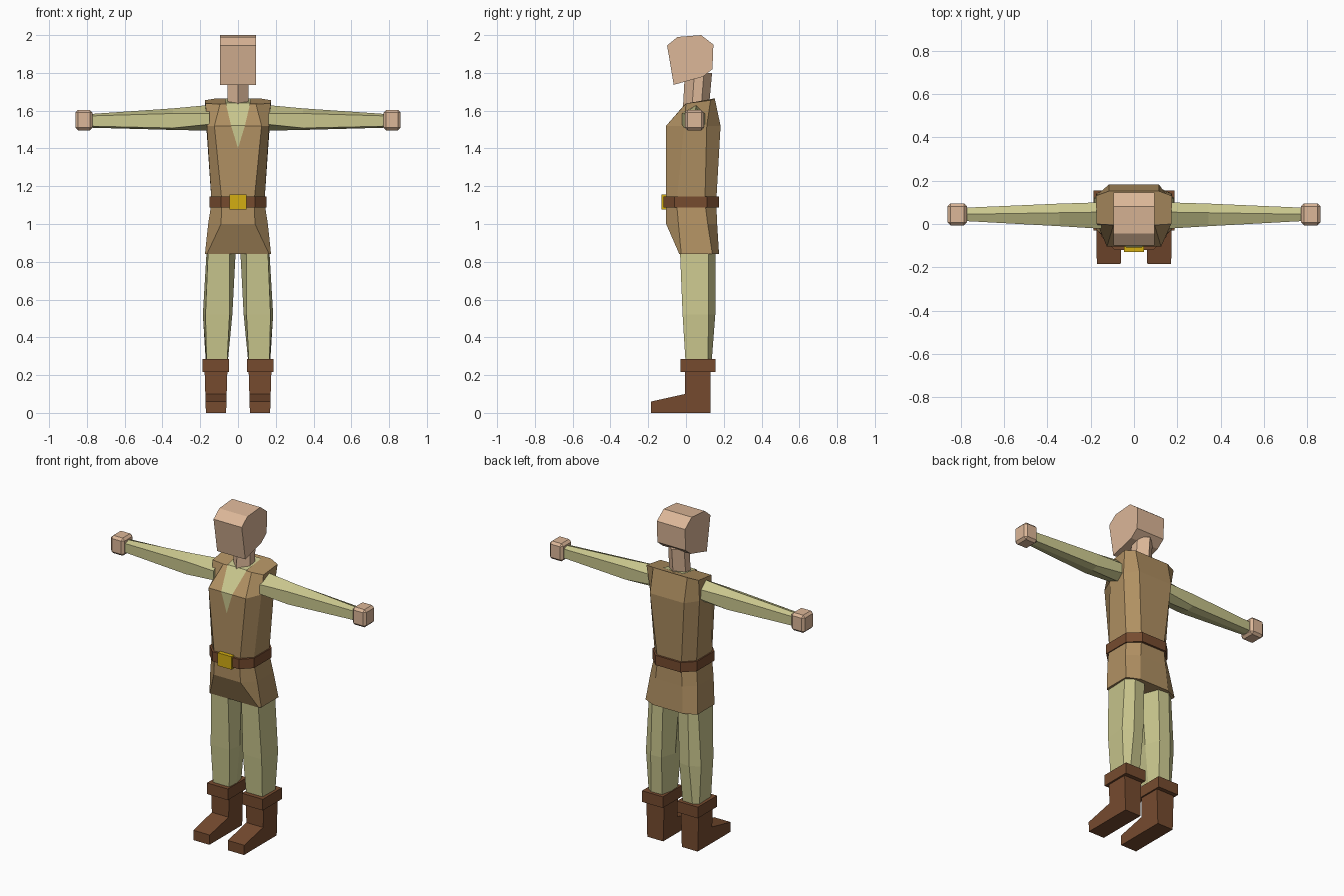
import bpy, bmesh

if "Cube" in bpy.data.objects:
    bpy.data.objects.remove(bpy.data.objects["Cube"])


def material(name, rgb):
    lin = [(c / 255 / 12.92) if c < 11 else ((c / 255 + 0.055) / 1.055) ** 2.4 for c in rgb]
    m = bpy.data.materials.new(name)
    m.diffuse_color = (*lin, 1)
    m.use_nodes = True
    m.node_tree.nodes["Principled BSDF"].inputs["Base Color"].default_value = m.diffuse_color
    return m


SKIN = material("skin", (220, 183, 152))
TUNIC = material("tunic_tan", (176, 144, 98))
CLOTH = material("pale_green_cloth", (202, 199, 142))
LEATHER = material("brown_leather", (118, 75, 47))
GOLD = material("gold", (212, 174, 18))


def finish(name, bm, mat):
    bmesh.ops.recalc_face_normals(bm, faces=bm.faces)
    me = bpy.data.meshes.new(name)
    bm.to_mesh(me)
    bm.free()
    me.materials.append(mat)
    ob = bpy.data.objects.new(name, me)
    bpy.context.collection.objects.link(ob)
    return ob


def loft(name, rings, mat):
    """Skin a closed solid through rings of equal point count."""
    bm = bmesh.new()
    vs = [[bm.verts.new(p) for p in r] for r in rings]
    n = len(vs[0])
    for a, b in zip(vs, vs[1:]):
        for i in range(n):
            j = (i + 1) % n
            bm.faces.new((a[i], a[j], b[j], b[i]))
    bm.faces.new(vs[0])
    bm.faces.new(vs[-1])
    return finish(name, bm, mat)


def box(name, lo, hi, mat, bevel=0):
    bm = bmesh.new()
    bmesh.ops.create_cube(bm, size=1)
    for v in bm.verts:
        v.co = [(l + h) / 2 + c * (h - l) for l, h, c in zip(lo, hi, v.co)]
    if bevel:
        bmesh.ops.bevel(bm, geom=bm.edges[:], offset=bevel, segments=1, affect='EDGES')
    return finish(name, bm, mat)


def mirror(ob):
    ob.modifiers.new("mirror", 'MIRROR').use_axis = (True, False, False)


def mirrored_ring(half, z=None):
    """Half outline listed front to back, completed across x = 0."""
    pts = [p if len(p) == 3 else (*p, z) for p in half]
    return pts + [(-x, y, h) for x, y, h in reversed(pts)]


# Head: side profile extruded across x
head = [(-.10, 1.945), (-.045, 1.99), (.08, 2.0), (.145, 1.95),
        (.14, 1.82), (.09, 1.78), (-.065, 1.737)]
loft("head", [[(x, y, z) for y, z in head] for x in (-.095, .095)], SKIN)


# Neck: hexagon with its points to front and back
def hexagon(cy, rx, ry, z):
    return [(rx * a, cy + ry * b, z) for a, b in
            ((0, -1), (1, -.3), (1, .4), (0, 1), (-1, .4), (-1, -.3))]


loft("neck", [hexagon(.05, .056, .068, 1.58), hexagon(.066, .054, .072, 1.80)], SKIN)

# Tunic: eight-sided rings from hem to shoulders
loft("tunic", [
    mirrored_ring([(.165, -.035), (.175, -.025), (.175, .14), (.10, .175)], .84),
    mirrored_ring([(.09, -.105), (.158, -.04), (.158, .115), (.09, .165)], 1.0),
    mirrored_ring([(.085, -.105), (.14, -.05), (.14, .10), (.08, .16)], 1.115),
    mirrored_ring([(.125, -.105), (.165, -.01), (.168, .11), (.115, .183)], 1.52),
    mirrored_ring([(.095, -.005, 1.635), (.172, .0, 1.638),
                   (.176, .13, 1.655), (.115, .152, 1.665)]),
], TUNIC)

# Undershirt showing in the V opening and around the neck
bm = bmesh.new()
low = bm.verts.new((0, -.109, 1.40))
chest = [bm.verts.new((s * .037, -.109, 1.522)) for s in (-1, 1)]
top = [bm.verts.new((s * .065, -.008, 1.641)) for s in (-1, 1)]
back = [bm.verts.new((s * .07, .125, 1.664)) for s in (-1, 1)]
for f in ((low, chest[1], chest[0]), (chest[0], chest[1], top[1], top[0]),
          (top[0], top[1], back[1], back[0])):
    bm.faces.new(f)
finish("undershirt_collar", bm, CLOTH)

# Belt and buckle
belt = [(.09, -.119), (.150, -.06), (.150, .11), (.085, .174)]
loft("belt", [mirrored_ring(belt, z) for z in (1.087, 1.146)], LEATHER)
box("buckle", (-.046, -.13, 1.076), (.046, -.10, 1.155), GOLD)


# Sleeves: six-sided taper to the wrist
def sleeve_ring(x, front, back_y, mid, top_z, hi, lo, bottom):
    return [(x, mid, top_z), (x, front, hi), (x, front, lo),
            (x, mid, bottom), (x, back_y, lo), (x, back_y, hi)]


mirror(loft("sleeve", [
    sleeve_ring(.15, -.022, .10, .055, 1.63, 1.585, 1.528, 1.494),
    sleeve_ring(.345, -.010, .094, .052, 1.612, 1.585, 1.508, 1.498),
    sleeve_ring(.785, .014, .075, .045, 1.582, 1.572, 1.518, 1.510),
], CLOTH))
mirror(box("hand", (.77, -.006, 1.496), (.861, .095, 1.604), SKIN, .014))

# Trouser legs
leg = [
    (.86, [(.158, -.032), (.045, -.032), (.012, .05), (.05, .15), (.12, .155), (.166, .12)]),
    (.52, [(.172, -.018), (.045, -.018), (.03, .06), (.06, .15), (.13, .155), (.186, .12)]),
    (.26, [(.166, -.002), (.058, -.002), (.055, .06), (.07, .13), (.14, .135), (.17, .115)]),
]
mirror(loft("trouser_leg", [[(x, y, z) for x, y in pts] for z, pts in leg], CLOTH))

# Boots: cuff plus an L-shaped profile extruded across x
mirror(box("boot_cuff", (.048, -.03, .217), (.188, .155, .285), LEATHER))
boot = [(-.185, 0), (.13, 0), (.13, .24), (-.005, .24), (-.005, .10), (-.185, .06)]
mirror(loft("boot", [[(x + s * z * .03, y, z) for y, z in boot]
                     for x, s in ((.063, -1), (.17, 1))], LEATHER))
